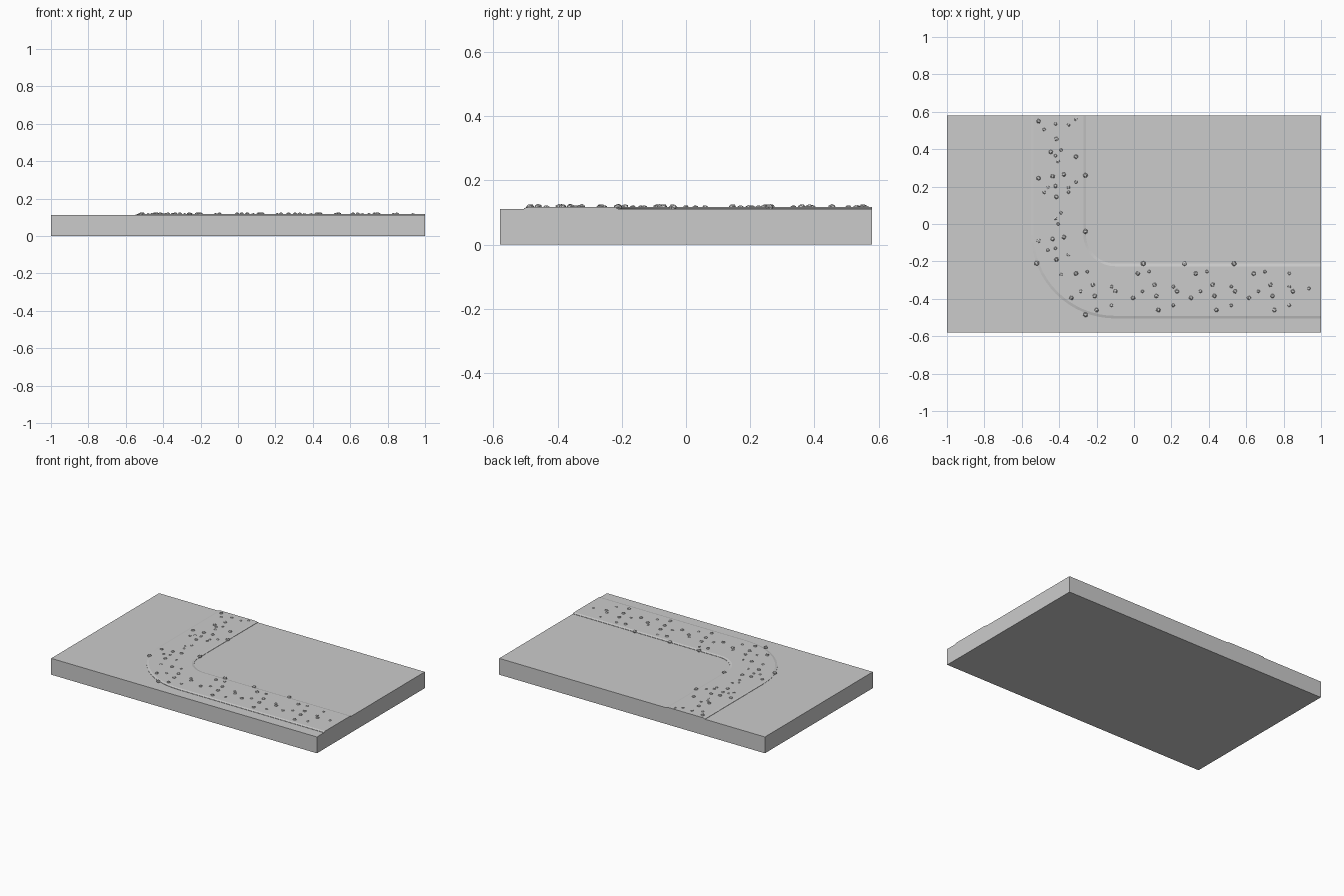
import bpy, bmesh, math, random
from mathutils import Matrix, Euler

if "Cube" in bpy.data.objects:
    bpy.data.objects.remove(bpy.data.objects["Cube"])

random.seed(4)
SLAB_TOP, PATH_TOP = 0.111, 0.117


def add_object(name, bm):
    bmesh.ops.recalc_face_normals(bm, faces=bm.faces)
    mesh = bpy.data.meshes.new(name)
    bm.to_mesh(mesh)
    bm.free()
    obj = bpy.data.objects.new(name, mesh)
    bpy.context.collection.objects.link(obj)
    return obj


# Ground slab
bm = bmesh.new()
bmesh.ops.create_cube(bm, size=1, matrix=Matrix.Translation((0, 0, SLAB_TOP / 2))
                      @ Matrix.Diagonal((2, 1.16, SLAB_TOP, 1)))
add_object("ground_slab", bm)

# Raised path: chamfered section swept down, round the corner and to the right
CX, CY, INNER, OUTER = -0.1, -0.055, 0.157, 0.45
section = [(INNER, SLAB_TOP - 0.004), (INNER, SLAB_TOP + 0.002), (INNER + 0.014, PATH_TOP),
           (OUTER - 0.014, PATH_TOP), (OUTER, SLAB_TOP + 0.002), (OUTER, SLAB_TOP - 0.004)]
STEPS = 16
stations = [(CX, 0.58, math.pi)]
stations += [(CX, CY, math.pi + math.pi / 2 * i / STEPS) for i in range(STEPS + 1)]
stations += [(1.0, CY, 1.5 * math.pi)]
bm = bmesh.new()
rings = [[bm.verts.new((x + r * math.cos(a), y + r * math.sin(a), z)) for r, z in section]
         for x, y, a in stations]
n = len(section)
for a, b in zip(rings, rings[1:]):
    for i in range(n):
        j = (i + 1) % n
        bm.faces.new((a[i], a[j], b[j], b[i]))
bm.faces.new(rings[0])
bm.faces.new(rings[-1])
add_object("path", bm)


def stones(name, spots, radius, z):
    bm = bmesh.new()
    for x, y in spots:
        spin = Euler([random.uniform(0, 6.28) for _ in range(3)]).to_matrix().to_4x4()
        flat = Matrix.Diagonal((1, 1, 0.75, 1))
        bmesh.ops.create_icosphere(bm, subdivisions=1, radius=radius,
                                   matrix=Matrix.Translation((x, y, z)) @ flat @ spin)
    add_object(name, bm)


# Stone clusters repeated along both legs of the path
along_x = (0, 0.33, 0.64, 0.95)
big_x = [(-0.31, -0.265), (-0.335, -0.395), (-0.22, -0.325),
         (-0.21, -0.385), (-0.2, -0.46), (-0.1, -0.36)]
small_x = [(-0.285, -0.36), (-0.25, -0.255), (-0.12, -0.335), (-0.12, -0.435)]
big = [(x + d, y) for d in along_x for x, y in big_x]
small = [(x + d, y) for d in along_x for x, y in small_x]

along_y = (0, 0.335)
big_y = [(-0.51, -0.09), (-0.435, -0.08), (-0.375, -0.07), (-0.415, 0.145)]
small_y = [(-0.48, 0.17), (-0.42, 0.2), (-0.35, 0.195), (-0.39, 0.06), (-0.405, 0.0),
           (-0.42, 0.03), (-0.46, -0.14), (-0.42, -0.13), (-0.35, -0.165), (-0.31, 0.225)]
big += [(x, y + d) for d in along_y for x, y in big_y if y + d < 0.4]
small += [(x, y + d) for d in along_y for x, y in small_y]
big += [(-0.415, 0.455), (-0.445, 0.385), (-0.31, 0.36), (-0.51, 0.55), (-0.415, -0.19)]
small += [(-0.39, -0.27), (0.83, -0.265), (0.935, -0.345)]
stones("path_stones", big, 0.0125, PATH_TOP)
stones("small_path_stones", small, 0.0105, PATH_TOP - 0.002)

# Stones sitting on the path edges
edge = [(-0.26, 0.26), (-0.26, -0.04), (-0.52, -0.21), (-0.26, -0.485),
        (0.05, -0.212), (0.27, -0.212), (0.535, -0.212)]
stones("edge_stones", edge, 0.014, PATH_TOP - 0.001)
